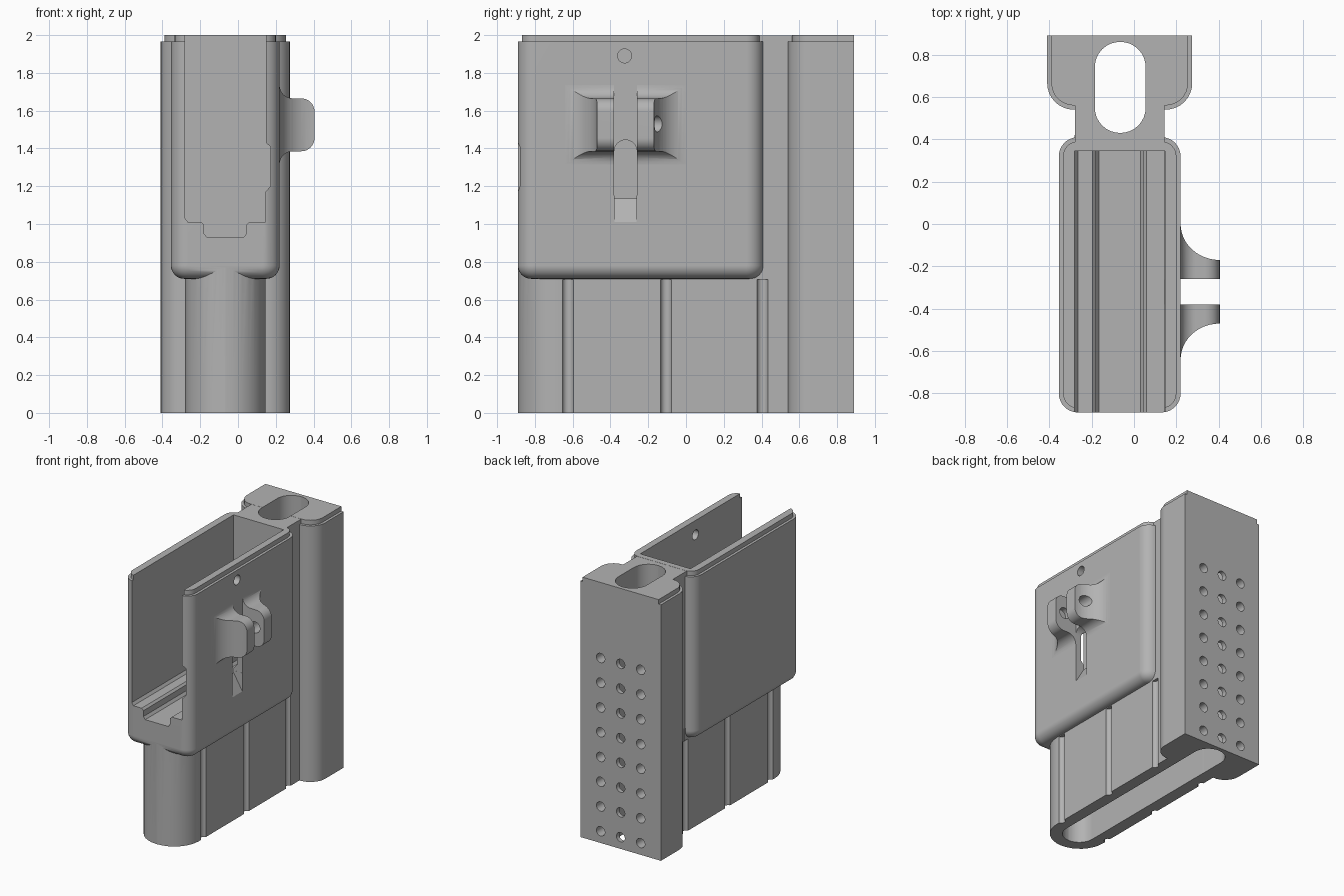
import bpy, bmesh
from math import sin, cos, pi

if "Cube" in bpy.data.objects:
    bpy.data.objects.remove(bpy.data.objects["Cube"], do_unlink=True)

grey = bpy.data.materials.new("neutral_grey")
grey.use_nodes = True
colour = (0.45, 0.45, 0.45, 1)
grey.diffuse_color = colour
grey.node_tree.nodes["Principled BSDF"].inputs["Base Color"].default_value = colour


def arc(cx, cy, rx, ry, start, end, n=8):
    return [(cx + rx * cos(start + (end - start) * i / n),
             cy + ry * sin(start + (end - start) * i / n)) for i in range(n + 1)]


def rounded(x0, x1, y0, y1, front, back):
    """Rectangle outline with separate front and back corner radii."""
    pts = []
    for k, (x, y, sx, sy, r) in enumerate([(x0, y0, 1, 1, front), (x1, y0, -1, 1, front),
                                           (x1, y1, -1, -1, back), (x0, y1, 1, -1, back)]):
        if r:
            pts += arc(x + sx * r, y + sy * r, r, r, pi + k * pi / 2, pi * 1.5 + k * pi / 2)
        else:
            pts.append((x, y))
    return pts


def circle(a, b, r, n=32):
    return arc(a, b, r, r, 0, 2 * pi, n)[:-1]


AXES = {"x": lambda a, b, c: (c, a, b),
        "y": lambda a, b, c: (a, c, b),
        "z": lambda a, b, c: (a, b, c)}


def add_loft(bm, rings, axis="z"):
    place = AXES[axis]
    loops = [[bm.verts.new(place(a, b, c)) for a, b in pts] for pts, c in rings]
    for low, high in zip(loops, loops[1:]):
        for i in range(len(low)):
            j = (i + 1) % len(low)
            bm.faces.new((low[i], low[j], high[j], high[i]))
    bm.faces.new(loops[0][::-1])
    bm.faces.new(loops[-1])


def loft(name, solids, axis="z"):
    """One object from a list of solids, each a list of (outline, position)."""
    bm = bmesh.new()
    for rings in solids:
        add_loft(bm, rings, axis)
    bmesh.ops.recalc_face_normals(bm, faces=bm.faces)
    mesh = bpy.data.meshes.new(name)
    bm.to_mesh(mesh)
    bm.free()
    mesh.materials.append(grey)
    ob = bpy.data.objects.new(name, mesh)
    bpy.context.collection.objects.link(ob)
    return ob


def prism(name, pts, lo, hi, axis="z"):
    return loft(name, [[(pts, lo), (pts, hi)]], axis)


def combine(ob, other, operation="DIFFERENCE"):
    mod = ob.modifiers.new("combine", "BOOLEAN")
    mod.operation, mod.solver, mod.object = operation, "EXACT", other
    bpy.context.view_layer.objects.active = ob
    bpy.ops.object.modifier_apply(modifier=mod.name)
    bpy.data.objects.remove(other, do_unlink=True)


TOP, LIP, STEP = 2.0, 1.965, 0.02
MID = -0.068

# Upper housing: rounded underside, stepped lip
def housing_ring(i):
    return rounded(-0.355 + i, 0.22 - i, -0.89 + i, 0.41 - i, 0.09 - i, 0.09 - i)

R = 0.07
rings = [(housing_ring(R * (1 - sin(t))), 0.71 + R * (1 - cos(t)))
         for t in [k * pi / 16 for k in range(9)]]
rings += [(housing_ring(0), LIP), (housing_ring(STEP), LIP), (housing_ring(STEP), TOP)]
body = loft("main_body", [rings])

# Rear block with stepped lip, flush at the back
def block_ring(i):
    return rounded(-0.41 + i, 0.275 - i, 0.54 + i, 0.89, 0.125 - i, 0)

block = loft("rear_block", [[(block_ring(0), 0), (block_ring(0), LIP),
                             (block_ring(STEP), LIP), (block_ring(STEP), TOP)]])
combine(body, block, "UNION")

# Lower tongue and the neck joining it to the rear block
combine(body, prism("lower_tongue", rounded(-0.28, 0.145, -0.889, 0.42, 0.21, 0), 0, 0.8), "UNION")
combine(body, prism("neck", rounded(-0.279, 0.144, 0.36, 0.7, 0, 0), 0, TOP - 0.001), "UNION")

# Open-fronted cavity with a trough in its floor
half = [(-0.28, 2.2), (-0.28, 1.03), (-0.265, 1.01), (-0.195, 1.01), (-0.18, 0.995),
        (-0.18, 0.95), (-0.165, 0.93), (0.03, 0.93), (0.045, 0.95), (0.045, 0.995),
        (0.06, 1.01), (0.145, 1.01), (0.145, 1.17), (0.172, 1.2), (0.172, 1.41),
        (0.147, 1.43), (0.147, 2.2)]
combine(body, prism("cavity_cutter", half, -1.2, 0.345, "y"))

# Long slot from below and the oval shaft through the rear
combine(body, prism("slot_cutter", rounded(-0.184, 0.054, -0.80, 0.70, 0.118, 0), -0.2, 0.84))
combine(body, prism("shaft_cutter", rounded(-0.185, 0.055, 0.43, 0.86, 0.119, 0.119), -0.3, 2.3))

# Vertical grooves on both sides of the tongue
grooves = [[(circle(x, y, 0.03, 16), -0.1), (circle(x, y, 0.03, 16), 0.705)]
           for x in (-0.285, 0.15) for y in (-0.625, -0.105, 0.405)]
combine(body, loft("groove_cutter", grooves))

# Grid of round holes in the back
holes = [[(circle(MID + 0.17 * c, 0.09 + 0.19 * r, 0.036, 20), 0.72),
          (circle(MID + 0.17 * c, 0.09 + 0.19 * r, 0.036, 20), 1.0)]
         for c in (-1, 0, 1) for r in range(8)]
combine(body, loft("hole_cutter", holes, "y"))

# Side wall: small round hole, latch slot and its sloping foot
combine(body, prism("pin_hole_cutter", circle(-0.325, 1.89, 0.037), 0.05, 0.4, "x"))
latch = [(-0.38, 1.15), (-0.26, 1.15)] + arc(-0.32, 1.385, 0.06, 0.06, 0, pi, 16)
combine(body, prism("latch_cutter", latch, 0.05, 0.4, "x"))
foot = [(0.13, 1.16), (0.22, 1.01), (0.3, 1.01), (0.3, 1.16)]
combine(body, prism("foot_cutter", foot, -0.379, -0.261, "y"))

# Pair of flared hinge lugs
LUG_Y, LUG_Z = -0.32, 1.525
upper = [(0.20, 0.21)] + arc(0.29, 0.21, 0.07, 0.07, pi, 1.5 * pi) \
    + arc(0.335, 0.07, 0.07, 0.07, pi / 2, 0)
side = [(x, LUG_Z + z) for x, z in upper] + [(x, LUG_Z - z) for x, z in reversed(upper)]
flare = [(0.20, 0.06), (0.20, 0.32)] + arc(0.405, 0.32, 0.185, 0.17, pi, 1.5 * pi, 12) \
    + [(0.405, 0.06)]
lugs = []
for name, s in (("rear_hinge_lug", 1), ("front_hinge_lug", -1)):
    lug = prism(name, [(x, LUG_Y + s * y) for x, y in flare], 1.2, 1.9)
    combine(lug, prism("lug_outline", side, -0.8, 0.2, "y"), "INTERSECT")
    combine(lug, prism("pivot_cutter", circle(0.325, 1.53, 0.043), -0.42, 0.1, "y"))
    lugs.append(lug)

# Smooth curved faces, keep edges crisp
for ob in [body] + lugs:
    bpy.ops.object.select_all(action="DESELECT")
    ob.select_set(True)
    bpy.context.view_layer.objects.active = ob
    bpy.ops.object.shade_smooth_by_angle(angle=0.45)
    weighted = ob.modifiers.new("flat_normals", "WEIGHTED_NORMAL")
    weighted.keep_sharp = True
